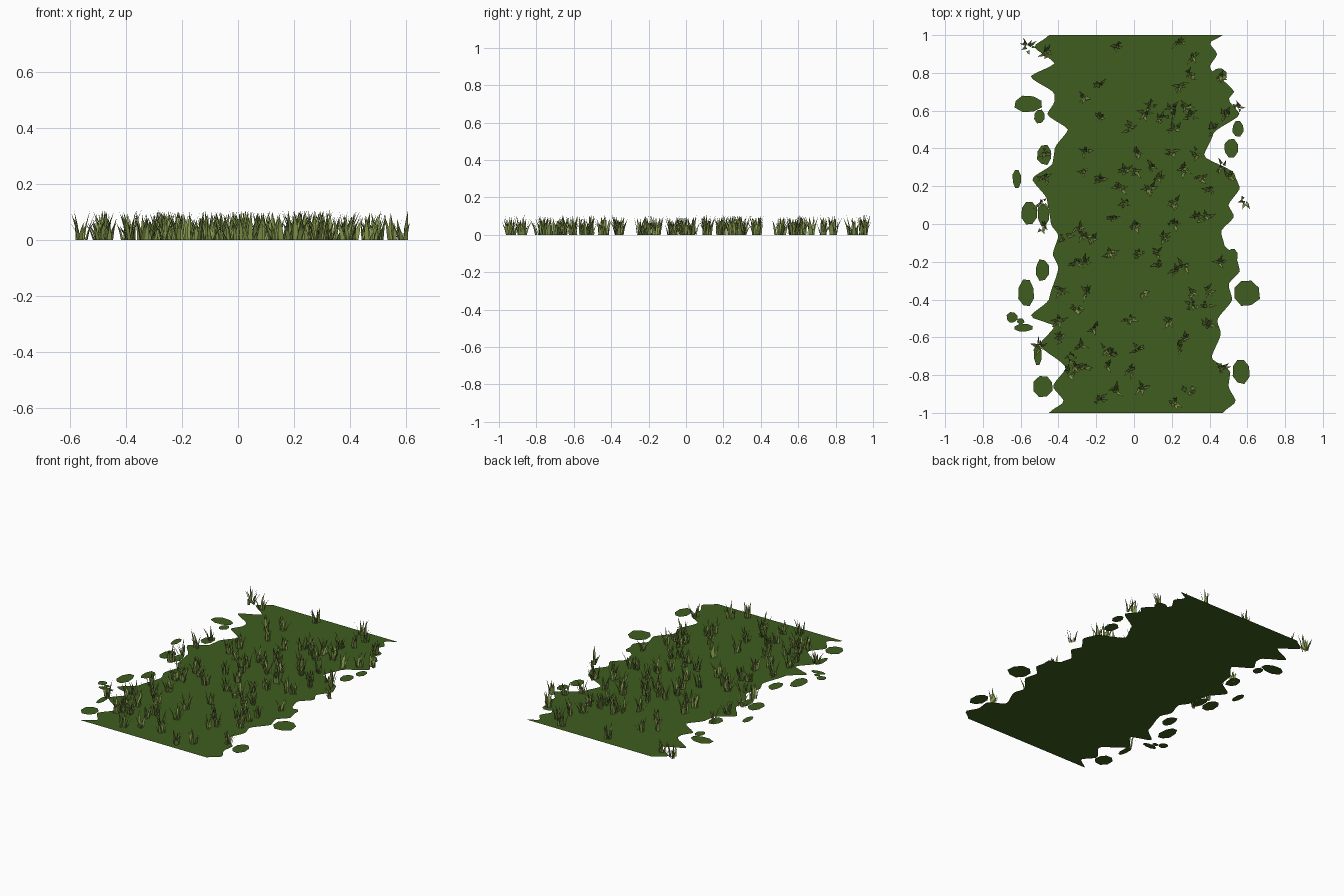
import bpy
import bmesh
import math
import random
from mathutils import Vector

rng = random.Random(7)
cube = bpy.data.objects.get("Cube")
if cube:
    bpy.data.objects.remove(cube, do_unlink=True)


def make_material(name, colour):
    material = bpy.data.materials.new(name)
    material.use_nodes = True
    rgba = (*colour, 1.0)
    material.diffuse_color = rgba
    material.node_tree.nodes["Principled BSDF"].inputs["Base Color"].default_value = rgba
    return material


turf_green = make_material("turf green", (0.05, 0.109, 0.013))
blade_olive = make_material("blade olive", (0.235, 0.32, 0.075))


def add_object(name, bm, material):
    mesh = bpy.data.meshes.new(name)
    bm.to_mesh(mesh)
    bm.free()
    mesh.materials.append(material)
    obj = bpy.data.objects.new(name, mesh)
    bpy.context.collection.objects.link(obj)


def edge_at(profile, y):
    """Smoothly eased x of a wavy border, from (y, x) points running back to front."""
    for (y0, x0), (y1, x1) in zip(profile, profile[1:]):
        if y >= y1:
            t = (y0 - y) / (y0 - y1)
            ease = 0.5 * t + 0.5 * t * t * (3 - 2 * t)
            return x0 + (x1 - x0) * ease
    return profile[-1][1]


# Turf sheet: rows of quads between two wavy borders
right_border = [
    (1, -.45), (.94, -.53), (.85, -.42), (.78, -.55), (.69, -.42), (.65, -.42),
    (.58, -.46), (.5, -.35), (.4, -.42), (.32, -.43), (.24, -.54), (.13, -.46),
    (0, -.44), (-.06, -.4), (-.16, -.43), (-.23, -.4), (-.4, -.45), (-.49, -.55),
    (-.54, -.42), (-.64, -.5), (-.76, -.36), (-.86, -.43), (-.94, -.37), (-1, -.45),
]
left_border = [
    (1, .47), (.96, .4), (.9, .44), (.83, .4), (.7, .53), (.66, .5), (.58, .56),
    (.48, .42), (.36, .37), (.27, .53), (.19, .56), (.1, .5), (.04, .53),
    (-.04, .46), (-.12, .48), (-.16, .54), (-.25, .56), (-.32, .5), (-.4, .52),
    (-.51, .44), (-.58, .46), (-.71, .41), (-.78, .51), (-.86, .5), (-.94, .54),
    (-1, .47),
]
ROWS = 120
bm = bmesh.new()
previous = None
for i in range(ROWS + 1):
    y = 1 - 2 * i / ROWS
    row = [bm.verts.new((edge_at(border, y), y, 0)) for border in (right_border, left_border)]
    if previous:
        bm.faces.new((row[0], row[1], previous[1], previous[0]))
    previous = row
add_object("turf_sheet", bm, turf_green)

# Loose turf patches along both borders: centre x, y and radius x, y
patches = [
    (-.56, .635, .075, .045), (-.5, .57, .03, .037), (-.475, .365, .037, .052),
    (-.62, .24, .023, .05), (-.555, .06, .042, .065), (-.48, .05, .03, .06),
    (-.485, -.245, .036, .056), (-.57, -.365, .042, .07), (-.645, -.495, .028, .028),
    (-.585, -.55, .05, .02), (-.51, -.69, .021, .06), (-.48, -.86, .052, .056),
    (-.6, -.515, .02, .015), (.45, .79, .04, .036), (.55, .505, .029, .04),
    (.515, .4, .038, .053), (.595, -.365, .07, .073), (.565, -.78, .045, .066),
    (.52, -.17, .03, .04),
]
bm = bmesh.new()
SIDES = 8
for n, (cx, cy, rx, ry) in enumerate(patches):
    ring = []
    for k in range(SIDES):
        a = math.tau * (k + 0.5) / SIDES
        r = rng.uniform(0.95, 1.13)
        ring.append(bm.verts.new((cx + rx * r * math.cos(a), cy + ry * r * math.sin(a), 0.001)))
    bm.faces.new(ring)
add_object("turf_patches", bm, turf_green)

# Grass tufts: rows of tuft centres, keyed by y
tuft_rows = {
    .95: (-.56, -.09, .24), .9: (-.47, .31), .79: (.29, .46), .74: (-.18, .24),
    .66: (-.26,), .62: (.09, .2, .27, .56), .57: (-.18, .06, .14, .2, .3, .49),
    .5: (-.02, .21, .41), .38: (-.47, -.26, .02, .2, .34),
    .29: (-.26, -.05, .01, .09, .26, .46), .24: (-.47, -.18, .13, .35, .5),
    .19: (-.07, .08, .4), .12: (-.49, -.05, .21, .59), .04: (-.12, .33, .38),
    -.01: (-.48, -.29, 0, .21), -.07: (-.37, -.27, -.23, .16),
    -.16: (-.13, .03, .13), -.21: (-.31, -.26, .13, .26, .45), -.24: (.22,),
    -.36: (-.39, -.25, .05, .31, .39), -.43: (.31, .39), -.46: (-.31,),
    -.51: (-.4, -.02, .19), -.55: (-.21, .39), -.6: (-.39, .27),
    -.66: (-.5, -.28, -.14, .02, .24), -.7: (-.33, -.12),
    -.76: (-.31, -.26, -.15, -.02, .47), -.78: (-.34,), -.87: (-.1, .05, .29),
    -.94: (-.18, .21),
}


def add_blade(bm, base, facing, lean, height, width):
    """One tapering blade that bends towards its tip, with its face turned upwards."""
    out = Vector((math.cos(facing), math.sin(facing), 0))
    side = Vector((-out.y, out.x, 0)) * width / 2
    middle = base + out * lean * 0.35 + Vector((0, 0, height * 0.5))
    tip = base + out * lean + Vector((0, 0, height))
    a, b, c, d, e = [bm.verts.new(p) for p in (
        base - side, base + side, middle + side * 0.75, middle - side * 0.75, tip)]
    bm.faces.new((d, c, b, a))
    bm.faces.new((e, c, d))


bm = bmesh.new()
for row_y, centres in tuft_rows.items():
    for x in centres:
        centre = Vector((x, row_y + rng.uniform(-0.012, 0.012), 0))
        for n in range(rng.randint(7, 9)):
            around = rng.uniform(0, math.tau)
            spread = rng.uniform(0, 0.022)
            base = centre + Vector((math.cos(around), math.sin(around), 0)) * spread
            add_blade(bm, base, around + rng.uniform(-0.9, 0.9),
                      rng.uniform(0.008, 0.042), rng.uniform(0.05, 0.108),
                      rng.uniform(0.012, 0.021))
add_object("grass_tufts", bm, blade_olive)
